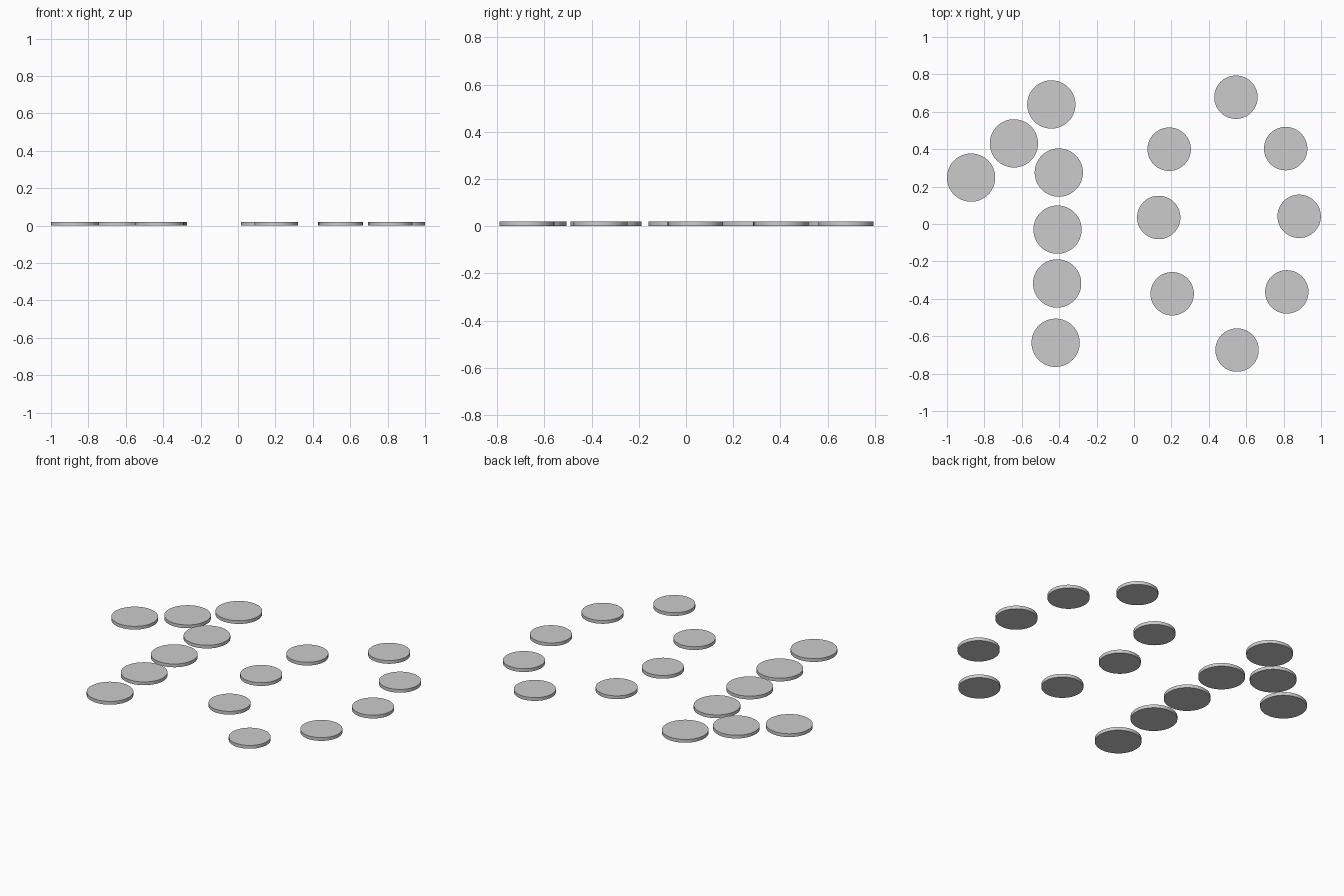
import bpy
import math

if "Cube" in bpy.data.objects:
    bpy.data.objects.remove(bpy.data.objects["Cube"])

THICKNESS = 0.02


def disc(name, x, y, radius):
    bpy.ops.mesh.primitive_cylinder_add(vertices=64, radius=radius, depth=THICKNESS,
                                        location=(x, y, THICKNESS / 2))
    bpy.context.object.name = name
    bpy.ops.object.shade_smooth_by_angle(angle=math.radians(30))


# left group: larger discs in a hooked upright row
stem = [(-0.871, 0.248), (-0.642, 0.431), (-0.442, 0.639), (-0.402, 0.275),
        (-0.409, -0.03), (-0.411, -0.318), (-0.419, -0.635)]
for i, (x, y) in enumerate(stem):
    disc(f"large_disc_{i + 1}", x, y, 0.129)

# right group: smaller discs in an oval ring
ring = [(0.545, 0.678), (0.811, 0.403), (0.883, 0.041), (0.817, -0.363),
        (0.551, -0.674), (0.204, -0.373), (0.132, 0.035), (0.188, 0.4)]
for i, (x, y) in enumerate(ring):
    disc(f"small_disc_{i + 1}", x, y, 0.116)
